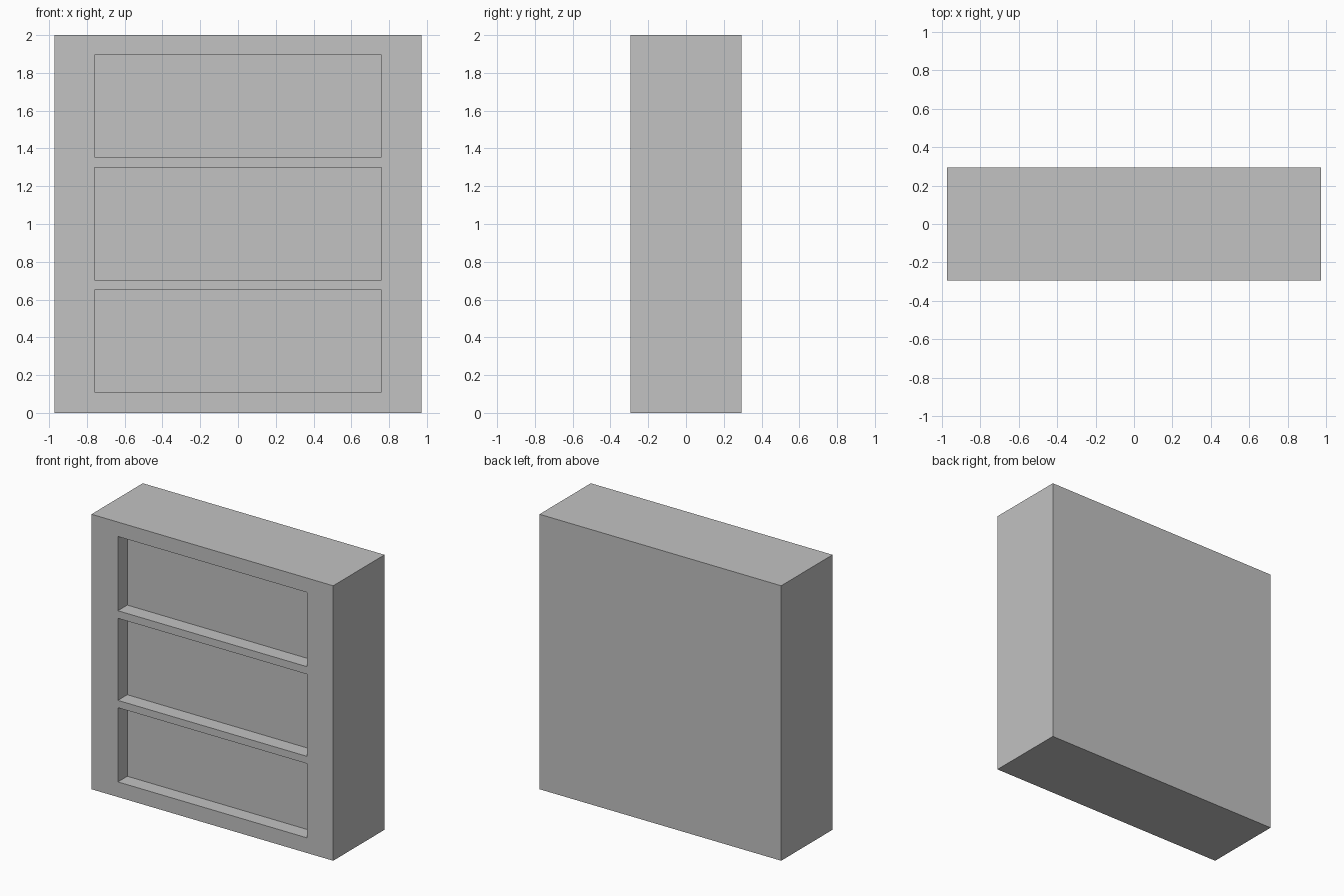
import bpy
import bmesh
from mathutils import Matrix, Vector

default = bpy.data.objects.get("Cube")
if default:
    bpy.data.objects.remove(default, do_unlink=True)

WIDTH, DEPTH, HEIGHT = 1.945, 0.59, 2.0
RECESS_HALF_WIDTH, RECESS_DEPTH = 0.76, 0.108
BAYS = [(0.11, 0.65), (0.703, 1.3), (1.355, 1.895)]  # bottom and top of each recess

# Single grey finish
GREY = (0.54, 0.54, 0.54, 1)
grey = bpy.data.materials.new("matte grey")
grey.use_nodes = True
grey.diffuse_color = GREY
grey.node_tree.nodes["Principled BSDF"].inputs["Base Color"].default_value = GREY


def cut(bm, point, normal):
    """Slice the front face along a plane."""
    front = [f for f in bm.faces if f.normal.y < -0.9]
    edges = {e for f in front for e in f.edges}
    verts = {v for f in front for v in f.verts}
    bmesh.ops.bisect_plane(bm, geom=front + list(edges) + list(verts),
                           plane_co=point, plane_no=normal)
    bm.normal_update()


# Solid cabinet block
bm = bmesh.new()
bmesh.ops.create_cube(bm, size=1, matrix=Matrix.Translation((0, 0, HEIGHT / 2))
                      @ Matrix.Diagonal((WIDTH, DEPTH, HEIGHT, 1)))
bm.normal_update()

# Frame lines on the front
for side in (-1, 1):
    cut(bm, (side * RECESS_HALF_WIDTH, 0, 0), (1, 0, 0))
for z in (level for bay in BAYS for level in bay):
    cut(bm, (0, 0, z), (0, 0, 1))

# Shelf recesses pushed back into the block
for low, high in BAYS:
    panel = [f for f in bm.faces if f.normal.y < -0.9
             and abs(f.calc_center_median().x) < 0.1
             and low < f.calc_center_median().z < high]
    pushed = bmesh.ops.extrude_face_region(bm, geom=panel)["geom"]
    bmesh.ops.delete(bm, geom=panel, context='FACES_ONLY')
    bmesh.ops.translate(bm, vec=Vector((0, RECESS_DEPTH, 0)),
                        verts=[g for g in pushed if isinstance(g, bmesh.types.BMVert)])
    bm.normal_update()

bmesh.ops.recalc_face_normals(bm, faces=bm.faces)
mesh = bpy.data.meshes.new("shelf_cabinet")
bm.to_mesh(mesh)
bm.free()
mesh.materials.append(grey)
cabinet = bpy.data.objects.new("shelf_cabinet", mesh)
bpy.context.collection.objects.link(cabinet)
